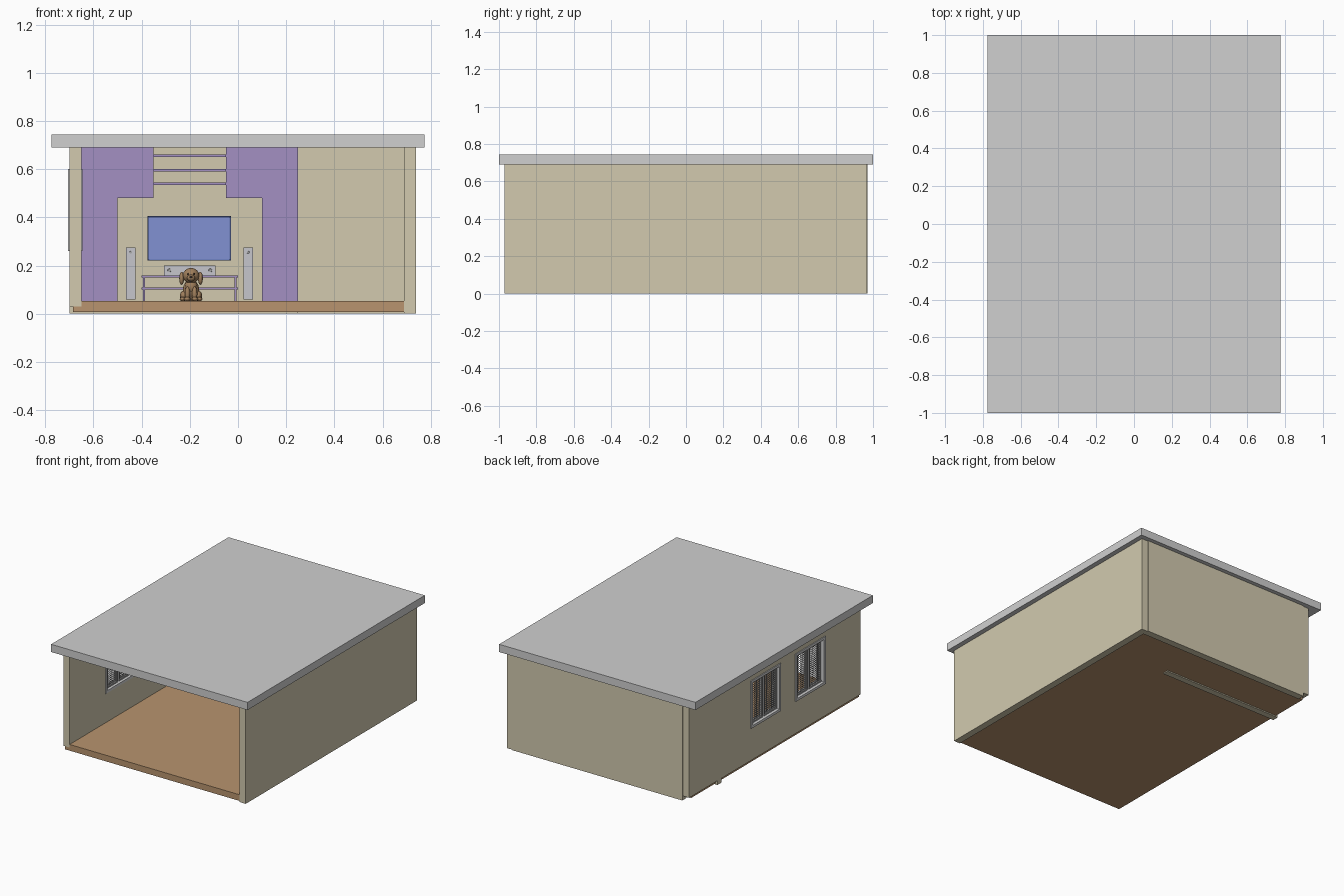
import bpy
import bmesh
from mathutils import Matrix, Vector

default_cube = bpy.data.objects.get("Cube")
if default_cube:
    bpy.data.objects.remove(default_cube, do_unlink=True)


def material(name, hex_colour):
    """Flat material from an sRGB hex string, stored as linear values."""
    channels = [int(hex_colour[i:i + 2], 16) / 255 for i in (0, 2, 4)]
    linear = [c / 12.92 if c < .04 else ((c + .055) / 1.055) ** 2.4 for c in channels]
    mat = bpy.data.materials.new(name)
    mat.use_nodes = True
    mat.diffuse_color = (*linear, 1)
    mat.node_tree.nodes["Principled BSDF"].inputs["Base Color"].default_value = (*linear, 1)
    return mat


plaster = material("cream plaster", "D2CAAF")
concrete = material("grey concrete", "D0D0D0")
purple = material("purple paint", "A390C2")
timber = material("brown timber", "B8946E")
screen_blue = material("screen blue", "8191D2")
bezel_blue = material("bezel blue", "6577B4")
light_grey = material("light grey casing", "C6C6CC")
metal = material("window metal", "A8A8A8")
fur = material("brown fur", "A07F5C")
dark = material("dark brown", "3A2C22")


def make_object(name, bm, mats, smooth=False):
    mesh = bpy.data.meshes.new(name)
    bm.to_mesh(mesh)
    bm.free()
    for mat in mats:
        mesh.materials.append(mat)
    for poly in mesh.polygons:
        poly.use_smooth = smooth
    obj = bpy.data.objects.new(name, mesh)
    bpy.context.scene.collection.objects.link(obj)
    return obj


def add_box(bm, xs, ys, zs):
    spans = (xs, ys, zs)
    centre = Vector([(a + b) / 2 for a, b in spans])
    size = [b - a for a, b in spans]
    matrix = Matrix.Translation(centre) @ Matrix.Diagonal((*size, 1))
    bmesh.ops.create_cube(bm, size=1, matrix=matrix)


def boxes(name, mat, *spans):
    bm = bmesh.new()
    for xs, ys, zs in spans:
        add_box(bm, xs, ys, zs)
    return make_object(name, bm, [mat])


def around(centre, half):
    return (centre - half, centre + half)


# Shell of the room: roof slab, floor and outer walls
top = .69
front, back = -.97, .97
left_inner, left_outer = -.65, -.7
right_inner, right_outer = .69, .74
side_y = (front, back - .006)
boxes("roof_slab", concrete, (around(0, .775), (-1, 1), (top, top + .055)))
boxes("floor", timber, ((left_outer + .015, right_inner), (front, back - .05), (.008, .052)))
boxes("plain_side_wall", plaster, ((right_inner, right_outer), side_y, (0, top)))
boxes("back_wall", plaster, ((left_inner, right_inner), (back - .05, back), (0, top)))
window_wall = boxes("window_wall", plaster, ((left_outer, left_inner), side_y, (.03, top)))

# Windows cut into the side wall, each with two meshed sashes
sill, head, half_width = .26, .6, .168


def frame_spans(ys, zs, xs, width):
    """Four bars around a rectangular opening."""
    (y0, y1), (z0, z1) = ys, zs
    return [(xs, (y0, y0 + width), zs), (xs, (y1 - width, y1), zs),
            (xs, ys, (z0, z0 + width)), (xs, ys, (z1 - width, z1))]


def steps(span, count):
    return [span[0] + (span[1] - span[0]) * i / count for i in range(1, count)]


for label, middle in (("rear", .105), ("front", -.4)):
    ys, zs = around(middle, half_width), (sill, head)
    cutter = boxes("window_cutter", plaster, ((-1, -.5), ys, zs))
    cutter.hide_render = True
    cut = window_wall.modifiers.new("opening", "BOOLEAN")
    cut.operation, cut.solver, cut.object = "DIFFERENCE", "EXACT", cutter
    bpy.context.view_layer.objects.active = window_wall
    bpy.ops.object.modifier_apply(modifier=cut.name)
    bpy.data.objects.remove(cutter, do_unlink=True)

    casing_x = (left_outer - .006, left_inner + .004)
    boxes(label + "_window_casing", concrete, *frame_spans(ys, zs, casing_x, .018))
    sashes, wires = [], []
    for side in (-1, 1):
        sash_y = around(middle + side * half_width / 2, half_width / 2 - .008)
        sash_z = (sill + .016, head - .016)
        sashes += frame_spans(sash_y, sash_z, around(-.675, .01), .012)
        wire_x = around(-.675, .0015)
        wires += [(wire_x, around(y, .0015), sash_z) for y in steps(sash_y, 11)]
        wires += [(wire_x, sash_y, around(z, .0015)) for z in steps(sash_z, 22)]
    boxes(label + "_window_sashes", metal, *sashes)
    boxes(label + "_window_mesh", metal, *wires)

# Partition wall with a stepped purple surround
axis = -.2                     # centre line of the feature wall
wall_y = .6
edge = .45                     # half width of the partition
panel_y = (wall_y - .03, wall_y)
boxes("partition_wall", plaster, ((left_outer, axis + edge), (wall_y, wall_y + .045), (0, top)))
surround = []
for side in (-1, 1):
    outer = axis + side * edge
    for inner, zs in ((.15, (.48, top)), (.3, (.052, .48))):
        surround.append((sorted((outer, axis + side * inner)), panel_y, zs))
boxes("purple_surround", purple, *surround)
boxes("wall_shelves", purple,
      *[(around(axis, .15), (wall_y - .08, wall_y), around(z, .005)) for z in (.54, .595, .655)])

# Television with a raised bezel
tv_x, tv_z = around(axis - .002, .173), (.22, .405)
bm = bmesh.new()
add_box(bm, tv_x, (wall_y - .04, wall_y), tv_z)
face = min(bm.faces, key=lambda f: f.calc_center_median().y)
bmesh.ops.inset_region(bm, faces=[face], thickness=.009, depth=-.004)
face.material_index = 1
make_object("television", bm, [bezel_blue, screen_blue])

# Media table
table_y = (wall_y - .14, wall_y - .02)
table = [(around(axis, .2), table_y, around(z, .004)) for z in (.155, .105)]
for side in (-1, 1):
    for y in (table_y[0] + .006, table_y[1] - .006):
        table.append((around(axis + side * .19, .004), around(y, .004), (.052, .152)))
boxes("media_table", purple, *table)


# Speakers with round drivers on the front
def speaker(name, xs, zs, drivers):
    bm = bmesh.new()
    front_y = wall_y - .1
    add_box(bm, xs, (front_y, wall_y - .04), zs)
    for x, z, radius in drivers:
        start = len(bm.faces)
        turn = Matrix.Translation((x, front_y, z)) @ Matrix.Rotation(1.5708, 4, "X")
        bmesh.ops.create_cone(bm, cap_ends=True, segments=16, radius1=radius,
                              radius2=radius * .8, depth=.006, matrix=turn)
        bm.faces.ensure_lookup_table()
        for f in bm.faces[start:]:
            f.material_index = 1
    make_object(name, bm, [light_grey, metal])


for label, x in (("right", axis - .245), ("left", axis + .242)):
    speaker(label + "_tower_speaker", around(x, .02), (.06, .275), [(x, .255, .006)])
speaker("centre_speaker", around(axis, .107), (.159, .2),
        [(axis + side * .085, .18, .008) for side in (-1, 1)])

# Sitting puppy, built from mirrored rounded forms
dog = Vector((axis + .005, .36, .052))


def rounded(name, mat, *forms):
    """Ellipsoids given as centre and radii; those off the axis are mirrored."""
    bm = bmesh.new()
    for centre, radii in forms:
        for side in ((1, -1) if centre[0] else (1,)):
            spot = dog + Vector((centre[0] * side, centre[1], centre[2]))
            bmesh.ops.create_uvsphere(bm, u_segments=20, v_segments=12, radius=1,
                                      matrix=Matrix.Translation(spot) @ Matrix.Diagonal((*radii, 1)))
    make_object(name, bm, [mat], smooth=True)


rounded("puppy_body", fur, ((0, .01, .045), (.034, .036, .046)), ((0, -.01, .06), (.026, .022, .03)))
rounded("puppy_head", fur, ((0, -.015, .106), (.034, .032, .032)), ((0, -.045, .096), (.017, .018, .014)))
rounded("puppy_ears", fur, ((.039, -.012, .095), (.01, .016, .027)))
rounded("puppy_front_legs", fur, ((.015, -.028, .03), (.011, .012, .031)), ((.016, -.038, .009), (.013, .017, .009)))
rounded("puppy_hind_legs", fur, ((.031, .01, .022), (.015, .03, .022)), ((.035, -.025, .009), (.012, .02, .009)))
rounded("puppy_tail", fur, ((0, .05, .014), (.008, .026, .008)))
rounded("puppy_eyes_and_nose", dark, ((.013, -.043, .113), (.004, .004, .004)),
        ((0, -.062, .101), (.006, .004, .004)))
